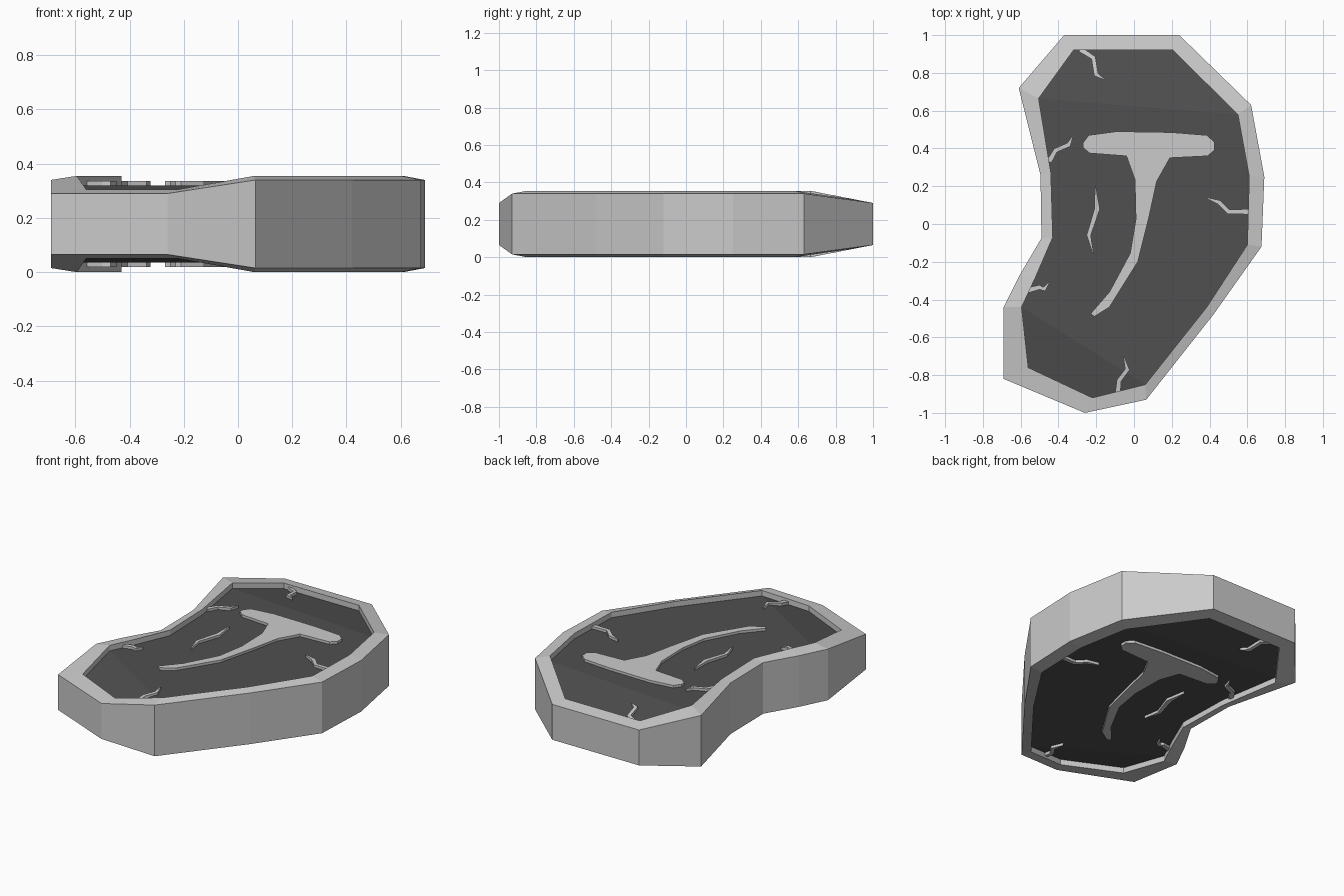
import bpy
from mathutils import Vector

if "Cube" in bpy.data.objects:
    bpy.data.objects.remove(bpy.data.objects["Cube"])

MID = 0.1775          # mirror plane height
RECESS = 0.035        # meat sits below the rim
BONE_RISE = 0.016     # bone and marbling stand above the meat

# Matching outer / inner outline points, clockwise from the top left corner
OUTER = [(-.37, 1), (.24, 1), (.62, .63), (.69, .25), (.675, -.12), (.42, -.48), (.065, -.93),
         (-.26, -1), (-.69, -.82), (-.69, -.44), (-.605, -.27), (-.49, -.075), (-.495, .26), (-.61, .72)]
INNER = [(-.32, .92), (.205, .92), (.55, .58), (.61, .25), (.6, -.11), (.385, -.44), (.06, -.85),
         (-.22, -.92), (-.56, -.76), (-.595, -.44), (-.525, -.29), (-.43, -.07), (-.44, .27), (-.505, .665)]
LOW = {0, 1, 7, 8}    # corners that slope down at both ends

BONE = [(-.27, .43), (-.24, .47), (-.09, .49), (.2, .485), (.385, .47), (.425, .435), (.425, .39),
        (.39, .36), (.19, .35), (.12, .225), (.08, .04), (.02, -.2), (-.13, -.44), (-.21, -.49),
        (-.23, -.475), (-.13, -.36), (-.02, -.155), (.01, .025), (.005, .235), (-.04, .36),
        (-.235, .375), (-.27, .405)]

# Marbling centre lines
VEINS = [[(-.285, .925), (-.215, .88), (-.2, .79), (-.155, .765)],
         [(-.45, .33), (-.415, .39), (-.345, .42), (-.325, .465)],
         [(.61, .065), (.5, .065), (.45, .115), (.38, .14)],
         [(-.56, -.35), (-.5, -.335), (-.475, -.345), (-.45, -.31)],
         [(-.085, -.89), (-.08, -.83), (-.035, -.77), (-.055, -.7)],
         [(-.205, .205), (-.195, .08), (-.24, -.06), (-.215, -.16)]]


def meat_z(x, y):
    """Height of the meat surface, falling away towards both ends."""
    front = -.534 * (x + .595) - .846 * (y + .44)
    back = .076 * x + .997 * y - .62
    return .355 - RECESS - max(0, .21 * front) - max(0, .165 * back)


def make(name, verts, faces):
    """Mesh object for the upper half, mirrored to the underside."""
    mesh = bpy.data.meshes.new(name)
    mesh.from_pydata([(x, y, z - MID) for x, y, z in verts], [], faces)
    mesh.update()
    obj = bpy.data.objects.new(name, mesh)
    obj.location.z = MID
    bpy.context.collection.objects.link(obj)
    mod = obj.modifiers.new("Mirror", 'MIRROR')
    mod.use_axis = (False, False, True)
    return obj


def bands(n, rings):
    """Quads between consecutive counter-clockwise rings."""
    return [(r * n + i, r * n + (i + 1) % n, (r + 1) * n + (i + 1) % n, (r + 1) * n + i)
            for r in range(rings - 1) for i in range(n)]


def slab(name, outline):
    """Raised counter-clockwise outline following the meat surface."""
    n = len(outline)
    verts = [(x, y, meat_z(x, y) - .01) for x, y in outline]
    verts += [(x, y, meat_z(x, y) + BONE_RISE) for x, y in outline]
    return make(name, verts, bands(n, 2) + [tuple(range(n, 2 * n))])


# Fat rim: outer wall, sloped top, inner wall
n = len(OUTER)
order = list(reversed(range(n)))
drop = [.05 if i in LOW else 0 for i in range(n)]
rim = [(*OUTER[i], MID) for i in order]
rim += [(*OUTER[i], .34 - drop[i]) for i in order]
rim += [(*INNER[i], .355 - drop[i]) for i in order]
rim += [(*INNER[i], .355 - RECESS - drop[i]) for i in order]
make("fat_rim", rim, bands(n, 4))

# Meat: flat middle with two sloping ends
meat = make("meat", [(*p, .355 - RECESS - d) for p, d in zip(INNER, drop)],
            [(13, 2, 1, 0), (13, 12, 11, 10, 9, 6, 5, 4, 3, 2), (9, 8, 7, 6)])
dark = bpy.data.materials.new("dark_meat")
dark.diffuse_color = (.08, .08, .08, 1)
dark.use_nodes = True
dark.node_tree.nodes["Principled BSDF"].inputs["Base Color"].default_value = dark.diffuse_color
meat.data.materials.append(dark)

# T-shaped bone
slab("bone", BONE[::-1])

# Marbling veins: tapered strips along each centre line
for k, path in enumerate(VEINS):
    pts = [Vector(p) for p in path]
    widths = [.002, .014, .011, .002] if k == 5 else [.014, .012, .012, .002]
    left, right = [], []
    for i, (p, w) in enumerate(zip(pts, widths)):
        d = (pts[min(i + 1, 3)] - pts[max(i - 1, 0)]).normalized()
        side = Vector((-d.y, d.x)) * w
        left.append(tuple(p + side))
        right.append(tuple(p - side))
    slab(f"marbling_{k + 1}", right + left[::-1])
